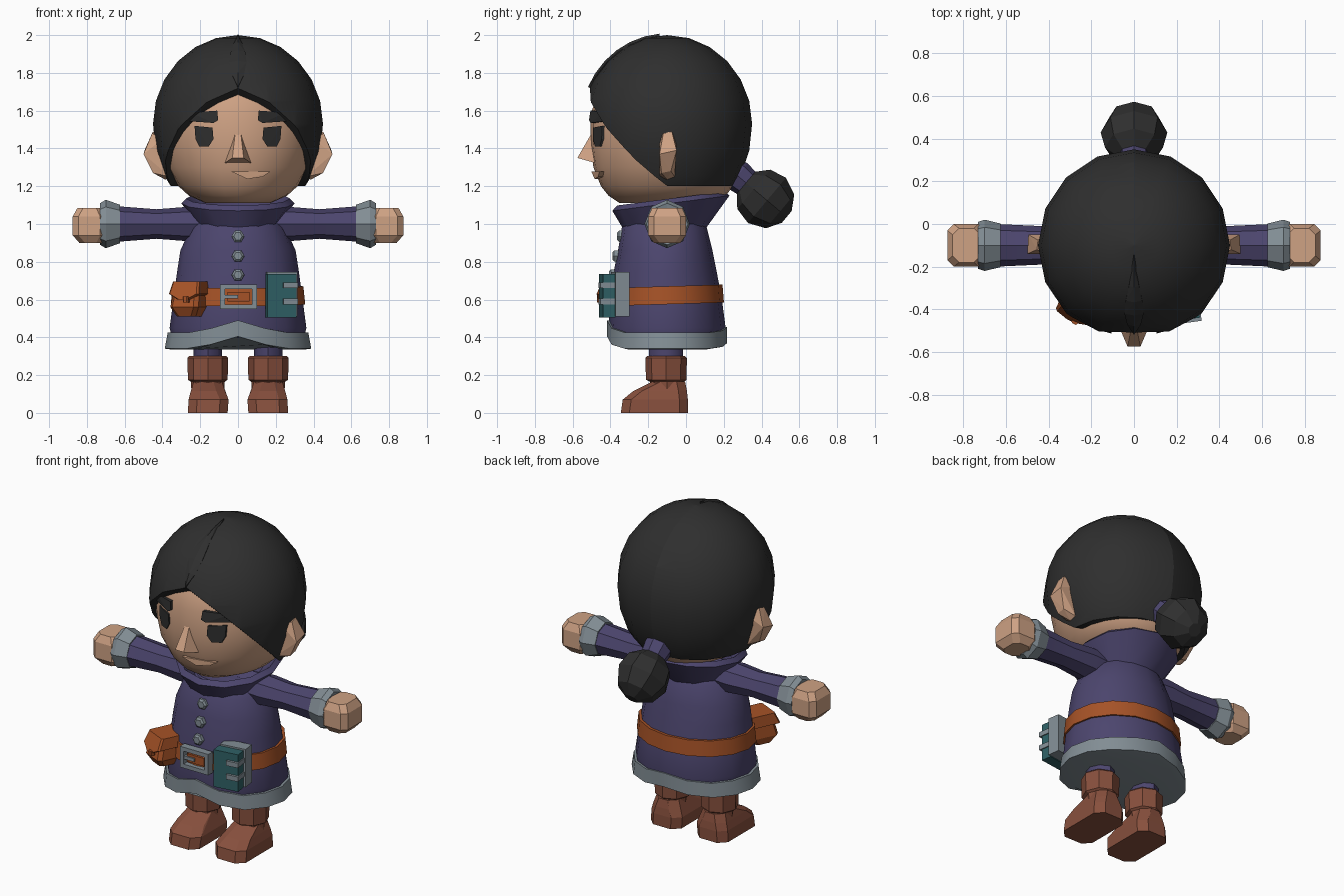
import bpy, bmesh, math
from math import sin, cos, pi, radians
from mathutils import Matrix, Vector, geometry

if "Cube" in bpy.data.objects:
    bpy.data.objects.remove(bpy.data.objects["Cube"])


def material(name, rgb):
    m = bpy.data.materials.new(name)
    m.use_nodes = True
    m.diffuse_color = (*rgb, 1)
    m.node_tree.nodes["Principled BSDF"].inputs["Base Color"].default_value = (*rgb, 1)
    return m


HAIR = material("black hair", (.028, .028, .028))
SKIN = material("warm skin", (.62, .36, .23))
CLOTH = material("purple cloth", (.072, .06, .155))
TRIM = material("grey trim", (.225, .27, .3))
LEATHER = material("orange leather", (.38, .085, .02))
BOOT = material("brown boot", (.245, .08, .047))
TEAL = material("teal cover", (.028, .118, .13))


def finish(name, bm, mat, smooth=None, mirror=False):
    bmesh.ops.recalc_face_normals(bm, faces=bm.faces)
    me = bpy.data.meshes.new(name)
    bm.to_mesh(me)
    bm.free()
    me.materials.append(mat)
    if smooth:
        me.shade_smooth()
        me.set_sharp_from_angle(angle=radians(smooth))
    ob = bpy.data.objects.new(name, me)
    bpy.context.scene.collection.objects.link(ob)
    if mirror:
        ob.modifiers.new("mirror", 'MIRROR')
    return ob


def loft(name, rings, n, mat, to=None, smooth=None, mirror=False):
    """Elliptical sections (z, rx, ry, centre y, tilt) joined in order and capped."""
    bm = bmesh.new()
    to = to or (lambda x, y, z: (x, y, z))
    rows = []
    for z, rx, ry, *more in rings:
        cy, tilt = (more + [0, 0])[:2]
        row = []
        for i in range(n):
            a = 2 * pi * i / n
            y = ry * sin(a)
            row.append(bm.verts.new(to(rx * cos(a), cy + y, z + tilt * y)))
        rows.append(row)
    for r, s in zip(rows, rows[1:]):
        for i in range(n):
            j = (i + 1) % n
            bm.faces.new((r[i], r[j], s[j], s[i]))
    bm.faces.new(rows[0])
    bm.faces.new(rows[-1])
    return finish(name, bm, mat, smooth, mirror)


def hull(name, pts, mat, smooth=None, mirror=False):
    bm = bmesh.new()
    for p in pts:
        bm.verts.new(p)
    bmesh.ops.convex_hull(bm, input=bm.verts)
    bmesh.ops.delete(bm, geom=[v for v in bm.verts if not v.link_faces], context='VERTS')
    return finish(name, bm, mat, smooth, mirror)


def block(name, levels, mat, c=.0, turn=0, mirror=False):
    """Chamfered rectangles (z, x0, x1, y0, y1) stacked into one solid."""
    pts = []
    for z, x0, x1, y0, y1 in levels:
        for x, s in ((x0, c), (x1, -c)):
            for y, t in ((y0, c), (y1, -c)):
                pts += [Vector((x + s, y, z)), Vector((x, y + t, z))]
    mid = sum(pts, Vector()) / len(pts)
    rot = Matrix.Rotation(radians(turn), 3, 'Z')
    return hull(name, [mid + rot @ (p - mid) for p in pts], mat, mirror=mirror)


def box(name, x0, x1, y0, y1, z0, z1, mat, turn=0):
    return block(name, [(z0, x0, x1, y0, y1), (z1, x0, x1, y0, y1)], mat, 0, turn)


# Head
HEAD = [(1.11, .17, .25), (1.15, .26, .31), (1.2, .315, .35), (1.3, .375, .39), (1.42, .405, .405),
        (1.58, .415, .405), (1.75, .35, .35), (1.9, .15, .15)]
loft("head", [(*r, -.1) for r in HEAD], 24, SKIN, smooth=50)


def face_y(x, z):
    for (z0, a0, b0), (z1, a1, b1) in zip(HEAD, HEAD[1:]):
        if z <= z1:
            t = (z - z0) / (z1 - z0)
            rx, ry = a0 + t * (a1 - a0), b0 + t * (b1 - b0)
            return -.1 - ry * math.sqrt(1 - (x / rx) ** 2)


def face_plate(name, outline, mat, out, mirror=False):
    pts = [(x, face_y(x, z) - d, z) for x, z in outline for d in (out, -.01)]
    hull(name, pts, mat, mirror=mirror)


face_plate("eyes", [(.135, 1.51), (.23, 1.52), (.225, 1.45), (.205, 1.41), (.155, 1.41), (.13, 1.45)],
           HAIR, .009, True)
face_plate("eyebrows", [(.105, 1.55), (.11, 1.6), (.25, 1.59), (.275, 1.545), (.13, 1.535)], HAIR, .022, True)
face_plate("mouth", [(-.035, 1.277), (.17, 1.277), (.13, 1.25), (.05, 1.238)], SKIN, .022)
hull("nose", [(s * x, y, z) for s in (1, -1) for x, y, z in
              ((.015, -.5, 1.48), (.075, -.47, 1.32), (.03, -.575, 1.35), (.02, -.45, 1.45))], SKIN)
hull("ears", [(.36, -.14, 1.25), (.38, -.06, 1.25), (.4, -.14, 1.45), (.4, -.05, 1.43), (.455, -.12, 1.48),
              (.45, -.075, 1.49), (.5, -.14, 1.37), (.495, -.05, 1.39), (.45, -.13, 1.27), (.45, -.08, 1.28),
              (.385, -.1, 1.235)], SKIN, mirror=True)

# Hair cap, cut along the hairline and the nape
bm = bmesh.new()
bmesh.ops.create_uvsphere(bm, u_segments=16, v_segments=12, radius=1)
for v in bm.verts:
    v.co = (v.co.x * .45, v.co.y * .45 - .1, 1.53 + v.co.z * (.47 if v.co.z > 0 else .55))
peak = Vector((0, -.51, 1.72))
hairline = geometry.normal(peak, Vector((.25, -.46, 1.57)), Vector((.37, -.16, 1.25)))
if hairline.z < 0:
    hairline.negate()
for co, no, fill in ((peak, hairline, True), ((0, 0, 1.2), (0, 0, 1), True), ((0, 0, 0), (1, 0, 0), False)):
    cut = bmesh.ops.bisect_plane(bm, geom=bm.verts[:] + bm.edges[:] + bm.faces[:], plane_co=co,
                                 plane_no=no, clear_inner=True)["geom_cut"]
    if fill:
        bmesh.ops.edgeloop_fill(bm, edges=[e for e in cut if isinstance(e, bmesh.types.BMEdge)])
finish("hair", bm, HAIR, 45, True)

# Parting ridge
ridge = []
for i in range(7):
    t = i / 6
    a, w = radians(5 + 61 * t), .045 * sin(pi * t ** 1.6)
    for x, r in ((0, 1.02), (w, .995), (-w, .995), (0, .95)):
        ridge.append((x, -.1 - .45 * r * sin(a), 1.53 + .47 * r * cos(a)))
hull("hair_parting", ridge, HAIR)

# Tied bun
tail = Matrix.Translation((0, .25, 1.275)) @ Matrix.Rotation(radians(-130), 4, 'X')
along = lambda x, y, z: tail @ Vector((x, y, z))
loft("hair_tie", [(-.03, .07, .07), (.03, .085, .085), (.13, .07, .07)], 8, CLOTH, along)
loft("hair_bun", [(.22 + .155 * sin(b), .157 * cos(b), .157 * cos(b)) for b in
                  (radians(d) for d in (-65, -30, 5, 42, 75))], 8, HAIR, along)

# Coat
BODY = [(.4, .35, .3, -.1), (.45, .362, .31, -.1), (.6, .342, .295, -.105), (.75, .322, .272, -.11),
        (.86, .305, .25, -.11), (.98, .25, .225, -.115), (1.06, .17, .17, -.115)]
loft("coat", BODY, 16, CLOTH, smooth=50)
loft("collar", [(.97, .2, .215, -.115), (1.11, .3, .31, -.08, .13), (1.135, .275, .285, -.08, .13),
                (1.07, .2, .2, -.1, .1)], 12, CLOTH, smooth=30)


def hem_lift(x, y, z):
    return x, y, z + (.065 if y < -.1 else .03) * max(0, 1 - abs(x) / .22)


loft("coat_hem", [(.425, .345, .29, -.1), (.425, .372, .318, -.1), (.34, .388, .318, -.1),
                  (.335, .345, .285, -.1)], 16, TRIM, hem_lift, smooth=30)
loft("belt", [(.575, .33, .28, -.105, .03), (.575, .356, .306, -.105, .03), (.67, .346, .298, -.105, .03),
              (.67, .32, .27, -.105, .03)], 16, LEATHER, smooth=30)
for i, (by, bz) in enumerate(((-.335, .935), (-.36, .83), (-.378, .73))):
    loft(f"button_{i + 1}", [(-.02, .034, .034), (.02, .034, .034), (.03, .022, .022)], 6, TRIM,
         lambda x, y, z: (x, by - z, bz + y))

# Buckle
for side, x in (("right", -.095), ("left", .075)):
    box(f"buckle_{side}", x, x + .025, -.435, -.39, .55, .68, TRIM)
for level, z in (("bottom", .55), ("top", .655)):
    box(f"buckle_{level}", -.095, .1, -.435, -.39, z, z + .025, TRIM)
box("buckle_plate", -.055, .06, -.422, -.39, .59, .64, LEATHER)
box("buckle_tongue", -.075, .0, -.431, -.41, .605, .625, TRIM)

# Belt pouch
block("pouch", [(.51, -.31, -.2, -.41, -.3), (.56, -.335, -.17, -.44, -.26), (.68, -.32, -.18, -.41, -.26)],
      LEATHER, .02, -25)
block("pouch_flap", [(.6, -.28, -.22, -.465, -.3), (.63, -.34, -.165, -.45, -.26),
                     (.695, -.33, -.175, -.42, -.26)], LEATHER, .01, -25)
block("pouch_button", [(.585, -.29, -.26, -.47, -.44), (.615, -.29, -.26, -.47, -.44)], LEATHER, .006, -25)

# Hanging book
box("book_cover", .15, .305, -.45, -.385, .505, .735, TEAL, 8)
box("book_pages", .148, .31, -.385, -.31, .51, .745, TRIM, 8)
for i, z in enumerate((.575, .66)):
    box(f"book_clasp_{i + 1}", .235, .312, -.459, -.38, z, z + .03, TRIM, 8)

# Arms, pointing sideways
sideways = lambda x, y, z: (z, y, 1.0 + x)
loft("sleeves", [(.1, .09, .09, -.1), (.28, .09, .105, -.1), (.43, .078, .09, -.1), (.65, .095, .1, -.1)],
     8, CLOTH, sideways, smooth=30, mirror=True)
loft("cuffs", [(.625, .102, .102, -.1), (.7, .128, .12, -.1), (.73, .11, .11, -.1), (.72, .07, .07, -.1)],
     8, TRIM, sideways, mirror=True)
block("hands", [(.9, .72, .84, -.17, -.03), (.94, .7, .875, -.2, 0), (1.04, .7, .875, -.2, 0),
                (1.085, .72, .85, -.18, -.02)], SKIN, .03, mirror=True)

# Legs and boots
leg = lambda x, y, z: (x + .16, y, z)
loft("trousers", [(.25, .075, .09, -.105), (.45, .075, .09, -.105)], 8, CLOTH, leg, smooth=50, mirror=True)
loft("boot_shafts", [(.1, .085, .085, -.1), (.165, .09, .09, -.1), (.175, .105, .107, -.105),
                     (.29, .108, .11, -.105), (.3, .1, .1, -.105)], 8, BOOT, leg, mirror=True)
block("boot_feet", [(0, .055, .265, -.345, .01), (.07, .05, .262, -.335, .01), (.115, .07, .25, -.28, .005),
                    (.165, .085, .235, -.18, -.005)], BOOT, .045, mirror=True)
